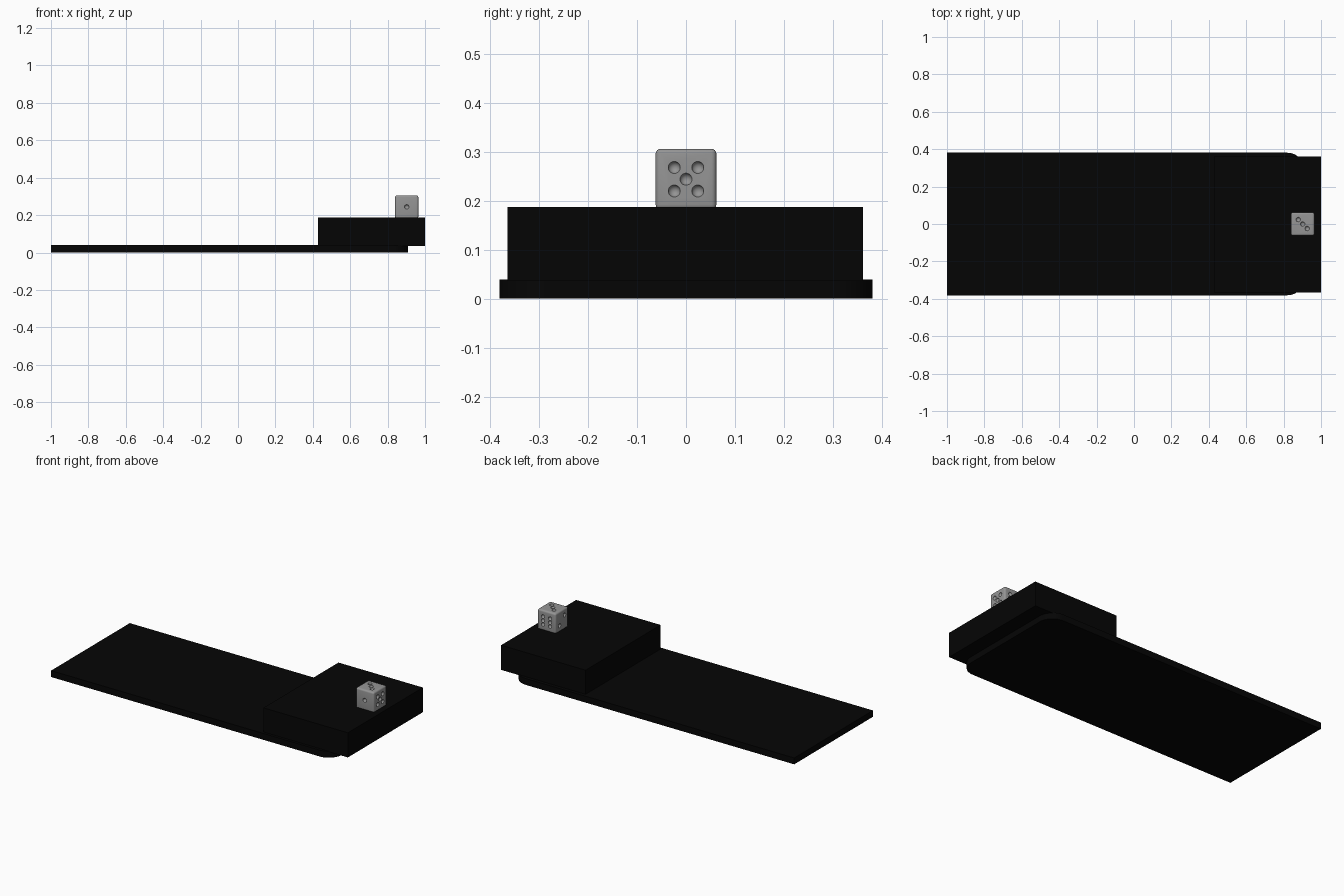
import bpy, bmesh, math
from mathutils import Vector

if "Cube" in bpy.data.objects:
    bpy.data.objects.remove(bpy.data.objects["Cube"])


def material(name, rgb):
    m = bpy.data.materials.new(name)
    m.diffuse_color = (*rgb, 1)
    m.use_nodes = True
    m.node_tree.nodes["Principled BSDF"].inputs["Base Color"].default_value = m.diffuse_color
    return m


black = material("black", (0.0016, 0.0016, 0.0016))
grey = material("light grey", (0.3, 0.3, 0.3))


def finish(bm, name, mat):
    bmesh.ops.recalc_face_normals(bm, faces=bm.faces)
    me = bpy.data.meshes.new(name)
    bm.to_mesh(me)
    bm.free()
    me.materials.append(mat)
    ob = bpy.data.objects.new(name, me)
    bpy.context.collection.objects.link(ob)
    return ob


def extrude_outline(name, pts, z0, z1, mat):
    bm = bmesh.new()
    face = bm.faces.new([bm.verts.new((x, y, z0)) for x, y in pts])
    top = bmesh.ops.extrude_face_region(bm, geom=[face])["geom"]
    bmesh.ops.translate(bm, vec=(0, 0, z1 - z0),
                        verts=[v for v in top if isinstance(v, bmesh.types.BMVert)])
    return finish(bm, name, mat)


# base slab with two rounded corners at the right end
R, X, Y = 0.09, 0.91, 0.381
arc = [(X - R + R * math.sin(a), Y - R + R * math.cos(a))
       for a in (math.radians(i * 7.5) for i in range(13))]
outline = [(-1, Y)] + arc + [(x, -y) for x, y in reversed(arc)] + [(-1, -Y)]
extrude_outline("base_slab", outline, 0, 0.039, black)

# raised block overhanging the rounded end
extrude_outline("raised_block", [(0.428, -0.365), (1, -0.365), (1, 0.361), (0.428, 0.361)],
                0.036, 0.187, black)

# die body
H = 0.062
CENTRE = Vector((0.902, 0, 0.244))
bm = bmesh.new()
bmesh.ops.create_cube(bm, size=2 * H)
bmesh.ops.bevel(bm, geom=bm.edges[:], offset=0.01, offset_type='OFFSET', segments=4,
                profile=0.5, affect='EDGES', clamp_overlap=True)
bmesh.ops.translate(bm, verts=bm.verts, vec=CENTRE)
die = finish(bm, "die", grey)

# pips: hollows cut by spheres, (normal, u, v, layout)
S = 0.024
DIAG = [(-1, 1), (1, -1)]
CORNERS = DIAG + [(1, 1), (-1, -1)]
MID = [(0, 0)]
SIDES = [
    ((0, -1, 0), (1, 0, 0), (0, 0, 1), MID),
    ((-1, 0, 0), (0, 1, 0), (0, 0, 1), DIAG),
    ((0, 0, 1), (1, 0, 0), (0, 1, 0), DIAG + MID),
    ((0, 0, -1), (1, 0, 0), (0, 1, 0), CORNERS),
    ((1, 0, 0), (0, 1, 0), (0, 0, 1), CORNERS + MID),
    ((0, 1, 0), (1, 0, 0), (0, 0, 1), CORNERS + [(1, 0), (-1, 0)]),
]
bm = bmesh.new()
for n, u, v, layout in SIDES:
    n, u, v = Vector(n), Vector(u), Vector(v)
    radius = 0.0115 if len(layout) == 6 else 0.0125   # six pips must not touch
    for a, b in layout:
        ball = bmesh.ops.create_icosphere(bm, subdivisions=3, radius=radius)
        bmesh.ops.translate(bm, verts=ball["verts"],
                            vec=CENTRE + n * (H + 0.0017) + (u * a + v * b) * S)
cutter = finish(bm, "pip_cutter", grey)
cutter.hide_render = True

mod = die.modifiers.new("pips", 'BOOLEAN')
mod.operation = 'DIFFERENCE'
mod.solver = 'EXACT'
mod.object = cutter
bpy.context.view_layer.update()
cut_mesh = bpy.data.meshes.new_from_object(
    die.evaluated_get(bpy.context.evaluated_depsgraph_get()))
die.modifiers.clear()
die.data = cut_mesh
bpy.data.objects.remove(cutter)

bpy.ops.object.select_all(action='DESELECT')
bpy.context.view_layer.objects.active = die
die.select_set(True)
bpy.ops.object.shade_smooth_by_angle(angle=math.radians(35))
